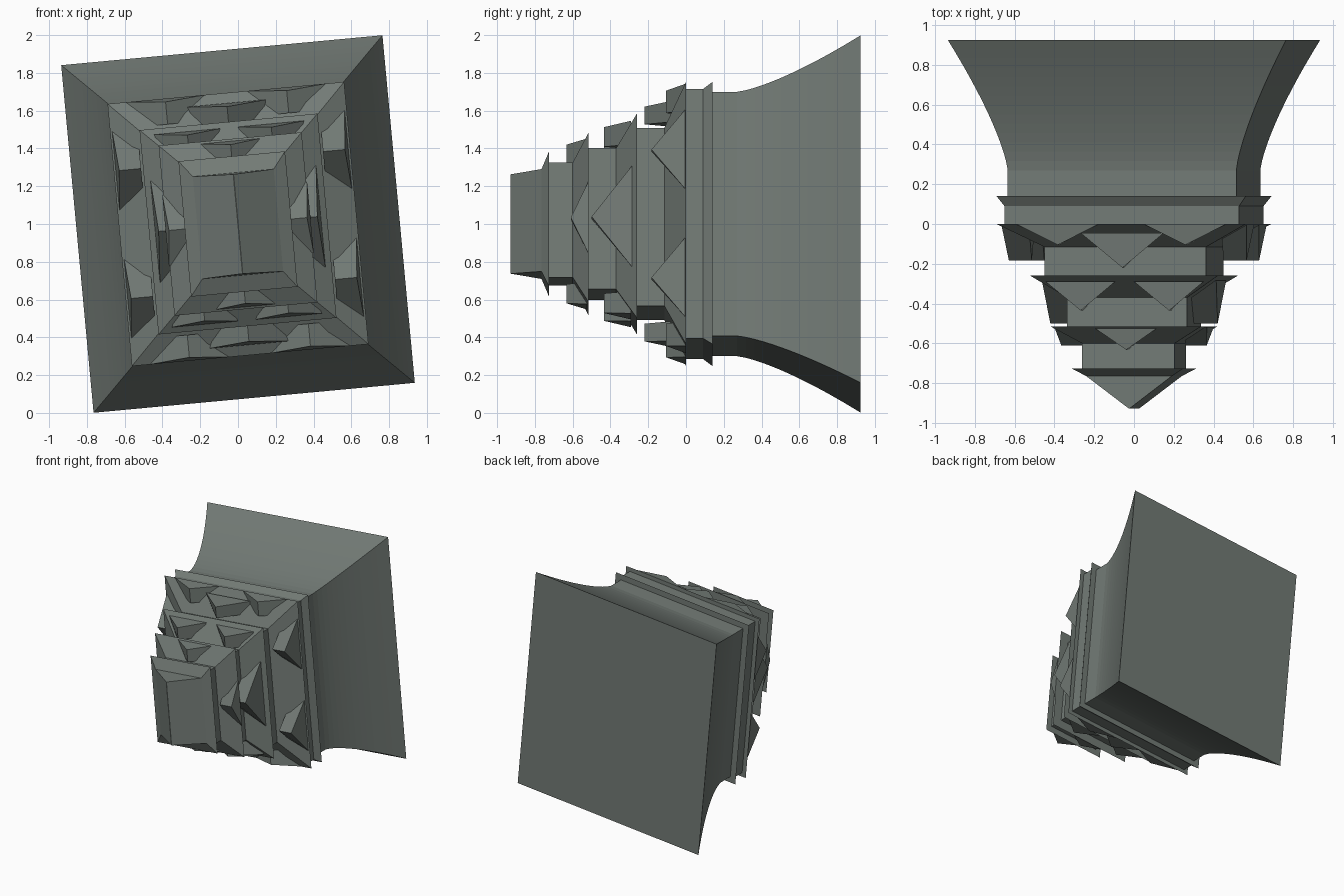
import bpy, bmesh, math
from mathutils import Matrix

if "Cube" in bpy.data.objects:
    bpy.data.objects.remove(bpy.data.objects["Cube"])

# Whole model is tilted slightly about the y axis, centred at z = 1
TILT = Matrix.Translation((0, 0, 1)) @ Matrix.Rotation(math.radians(-5.32), 4, 'Y')

stone = bpy.data.materials.new("grey_green_stone")
stone.diffuse_color = (0.171, 0.198, 0.181, 1)
stone.use_nodes = True
stone.node_tree.nodes["Principled BSDF"].inputs["Base Color"].default_value = stone.diffuse_color


def finish(name, bm):
    bmesh.ops.recalc_face_normals(bm, faces=bm.faces)
    bm.transform(TILT)
    me = bpy.data.meshes.new(name)
    bm.to_mesh(me)
    bm.free()
    me.materials.append(stone)
    ob = bpy.data.objects.new(name, me)
    bpy.context.collection.objects.link(ob)
    return ob


def loft(name, rings):
    """Join rectangular sections (half width, half height, y), capped at both ends."""
    bm = bmesh.new()
    loops = [[bm.verts.new((sx * a, y, sz * b))
              for sx, sz in ((-1, -1), (1, -1), (1, 1), (-1, 1))]
             for a, b, y in rings]
    for l0, l1 in zip(loops, loops[1:]):
        for i in range(4):
            j = (i + 1) % 4
            bm.faces.new((l0[i], l0[j], l1[j], l1[i]))
    bm.faces.new(loops[0])
    bm.faces.new(loops[-1])
    return finish(name, bm)


def spikes(name, axis, centres, half, outer, inner, y_base, y_tip):
    """Wedge teeth on both opposite sides of a ledge; axis 'u' = left/right, 'v' = top/bottom."""
    bm = bmesh.new()
    for side in (-1, 1):
        for c in centres:
            tris = []
            for r, h, lean in ((outer, half, 0.018), (inner, half * 0.8, 0)):
                tri = []
                for t, y, rad in ((c - h, y_base, r), (c, y_tip, r - lean), (c + h, y_base, r)):
                    co = (side * rad, y, t) if axis == 'u' else (t, y, side * rad)
                    tri.append(bm.verts.new(co))
                tris.append(tri)
            o, n = tris
            bm.faces.new(o)
            bm.faces.new(n)
            for i in range(3):
                j = (i + 1) % 3
                bm.faces.new((o[i], o[j], n[j], n[i]))
    return finish(name, bm)


# Flared backing: concave sweep from the neck out to the back plate
flare = [(0.577, 0.649, 0.10)]
STEPS = 14
for i in range(STEPS + 1):
    t = i / STEPS
    f = t ** 1.35
    flare.append((0.577 + 0.277 * f, 0.649 + 0.275 * f, 0.27 + 0.655 * t))
loft("flared_base", flare)

# Collar with bevelled lip
loft("collar", [(0.629, 0.697, 0.14), (0.592, 0.663, 0.09), (0.592, 0.663, -0.01)])

# Sloped ledges, each followed by its straight-walled block
loft("first_tier", [(0.629, 0.697, 0.0), (0.408, 0.473, -0.115), (0.408, 0.473, -0.27)])
loft("second_tier", [(0.473, 0.543, -0.26), (0.302, 0.375, -0.37), (0.302, 0.375, -0.525)])
loft("third_tier", [(0.380, 0.452, -0.515), (0.233, 0.305, -0.60), (0.233, 0.305, -0.735)])

# Front cap: small ledge topped by a vertical ridge
loft("front_ridge", [(0.283, 0.360, -0.725), (0.215, 0.272, -0.765), (0.001, 0.264, -0.928)])

# Wedge teeth on the ledges
spikes("first_side_spikes", 'u', (-0.34, 0.34), 0.21, 0.618, 0.484, -0.005, -0.183)
spikes("first_edge_spikes", 'v', (-0.322, 0.322), 0.21, 0.697, 0.56, 0.0, -0.105)
spikes("first_middle_spikes", 'v', (0,), 0.21, 0.642, 0.53, -0.045, -0.22)
spikes("second_side_spikes", 'u', (0,), 0.27, 0.440, 0.30, -0.285, -0.50)
spikes("second_edge_spikes", 'v', (-0.223, 0.223), 0.175, 0.512, 0.39, -0.29, -0.435)
spikes("third_side_spikes", 'u', (0,), 0.19, 0.385, 0.26, -0.517, -0.61)
spikes("third_edge_spikes", 'v', (0,), 0.155, 0.440, 0.32, -0.525, -0.632)
